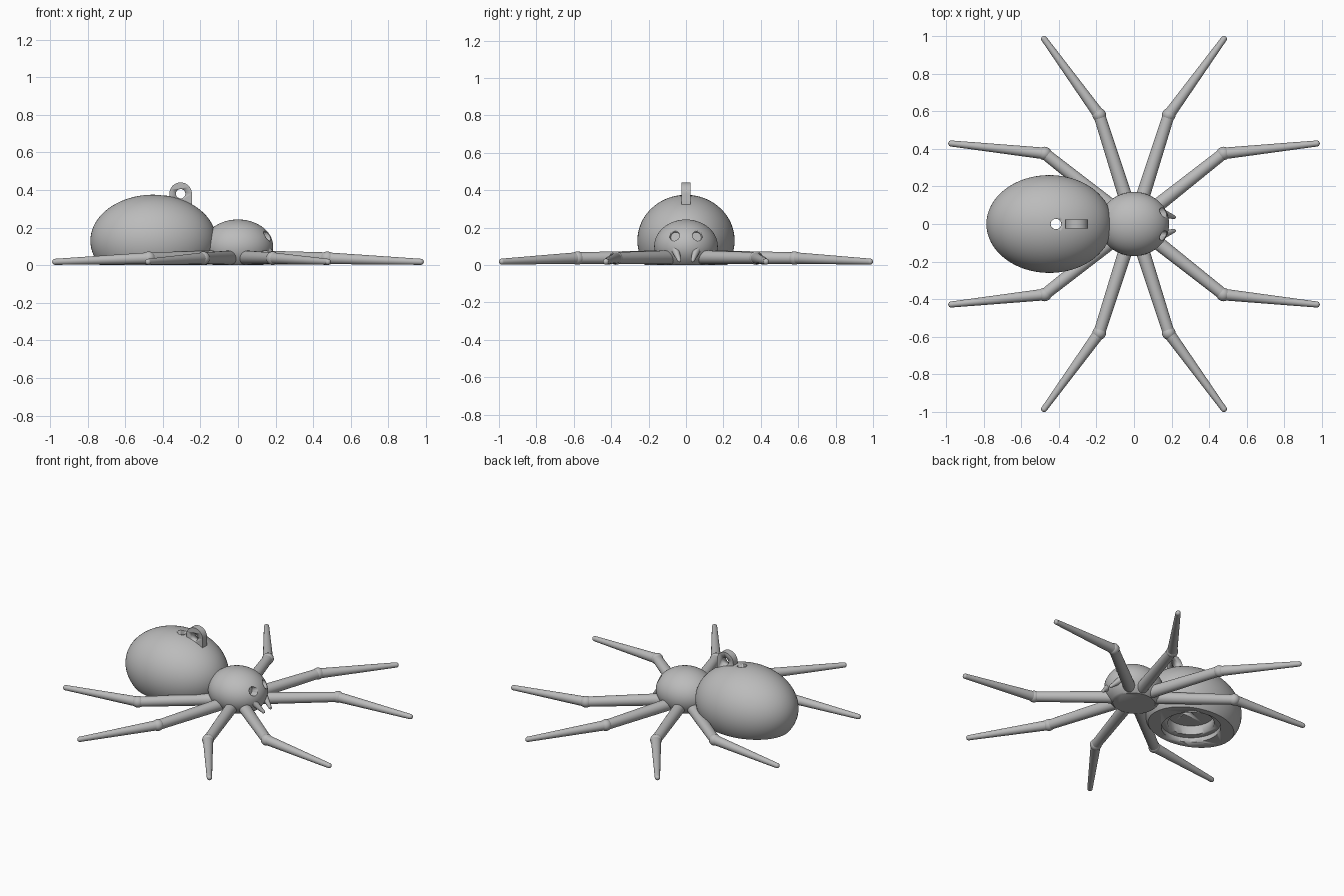
import bpy, bmesh, math
from mathutils import Vector, Matrix

if "Cube" in bpy.data.objects:
    bpy.data.objects.remove(bpy.data.objects["Cube"])

grey = bpy.data.materials.new("plain grey")
grey.diffuse_color = (0.5, 0.5, 0.5, 1)
grey.use_nodes = True
grey.node_tree.nodes["Principled BSDF"].inputs["Base Color"].default_value = grey.diffuse_color


def finish(bm, name, smooth=40):
    bmesh.ops.recalc_face_normals(bm, faces=bm.faces)
    me = bpy.data.meshes.new(name)
    bm.to_mesh(me)
    bm.free()
    ob = bpy.data.objects.new(name, me)
    bpy.context.collection.objects.link(ob)
    me.materials.append(grey)
    bpy.ops.object.select_all(action='DESELECT')
    ob.select_set(True)
    bpy.context.view_layer.objects.active = ob
    bpy.ops.object.shade_smooth_by_angle(angle=math.radians(smooth))
    return ob


def add_cone(bm, a, b, ra, rb, seg=24):
    a, b = Vector(a), Vector(b)
    d = b - a
    rot = d.to_track_quat('Z', 'Y').to_matrix().to_4x4()
    bmesh.ops.create_cone(bm, cap_ends=True, segments=seg, radius1=ra, radius2=rb,
                          depth=d.length, matrix=Matrix.Translation((a + b) / 2) @ rot)


def add_ball(bm, c, r, seg=24):
    bmesh.ops.create_uvsphere(bm, u_segments=seg, v_segments=seg // 2, radius=r,
                              matrix=Matrix.Translation(c))


def body(name, centre, radii):
    """Ellipsoid sliced flat at the ground."""
    bm = bmesh.new()
    bmesh.ops.create_uvsphere(bm, u_segments=64, v_segments=40, radius=1,
                              matrix=Matrix.Translation(centre) @ Matrix.Diagonal((*radii, 1)))
    cut = bmesh.ops.bisect_plane(bm, geom=bm.verts[:] + bm.edges[:] + bm.faces[:],
                                 plane_co=(0, 0, 0), plane_no=(0, 0, 1), clear_inner=True)
    rim = [e for e in cut['geom_cut'] if isinstance(e, bmesh.types.BMEdge)]
    bmesh.ops.contextual_create(bm, geom=rim)
    return finish(bm, name)


def drill(ob, a, b, r, seg=48):
    """Cut a round hole from a to b."""
    bm = bmesh.new()
    add_cone(bm, a, b, r, r, seg)
    cutter = finish(bm, "hole_cutter")
    cutter.hide_render = True
    bpy.context.view_layer.objects.active = ob
    mod = ob.modifiers.new("hole", 'BOOLEAN')
    mod.operation, mod.solver, mod.object = 'DIFFERENCE', 'EXACT', cutter
    # apply before the smoothing modifier
    bpy.ops.object.modifier_move_to_index(modifier=mod.name, index=0)
    bpy.ops.object.modifier_apply(modifier=mod.name)
    bpy.data.objects.remove(cutter)


# abdomen with stepped recess underneath and a hole through the top
abdomen = body("abdomen", (-0.45, 0, 0.13), (0.335, 0.26, 0.245))
drill(abdomen, (-0.45, 0, -0.1), (-0.45, 0, 0.03), 0.18)
drill(abdomen, (-0.45, 0, -0.1), (-0.45, 0, 0.09), 0.14)
drill(abdomen, (-0.415, 0, 0.05), (-0.415, 0, 0.5), 0.028, 24)

# head with two eye sockets
head = body("head", (0, 0, 0.1), (0.187, 0.17, 0.143))
for s in (1, -1):
    drill(head, (0.12, s * 0.055, 0.148), (0.25, s * 0.075, 0.17), 0.027, 24)

# fangs
for s, side in ((1, "left"), (-1, "right")):
    bm = bmesh.new()
    root, tip = (0.15, s * 0.058, 0.085), (0.213, s * 0.036, 0.024)
    add_cone(bm, root, tip, 0.023, 0.010, 16)
    add_ball(bm, tip, 0.010, 16)
    finish(bm, side + "_fang")

# hanging loop: arch profile extruded across y, then drilled
bm = bmesh.new()
R, cx, cz, half = 0.06, -0.305, 0.38, 0.023
arch = [(cx + R * math.cos(math.pi * i / 24), cz + R * math.sin(math.pi * i / 24)) for i in range(25)]
arch += [(cx - R, 0.30), (cx + R, 0.30)]
face = bm.faces.new([bm.verts.new((x, -half, z)) for x, z in arch])
ext = bmesh.ops.extrude_face_region(bm, geom=[face])
bmesh.ops.translate(bm, vec=(0, 2 * half, 0),
                    verts=[v for v in ext['geom'] if isinstance(v, bmesh.types.BMVert)])
loop = finish(bm, "hanging_loop")
drill(loop, (cx, -0.1, cz), (cx, 0.1, cz), 0.025, 32)

# eight legs: thigh, knee ball, tapered shin with rounded tip
legs = {"outer": ((0.475, 0.375), (0.972, 0.428)),
        "middle": ((0.185, 0.58), (0.478, 0.984))}
for name, (knee, tip) in legs.items():
    for sx, end in ((1, "front"), (-1, "back")):
        for sy, side in ((1, "left"), (-1, "right")):
            k = (sx * knee[0], sy * knee[1], 0.037)
            t = (sx * tip[0], sy * tip[1], 0.018)
            bm = bmesh.new()
            add_cone(bm, (0, 0, 0.042), k, 0.039, 0.031)
            add_ball(bm, k, 0.036)
            add_cone(bm, k, t, 0.031, 0.016)
            add_ball(bm, t, 0.016)
            finish(bm, f"{end}_{side}_{name}_leg")
